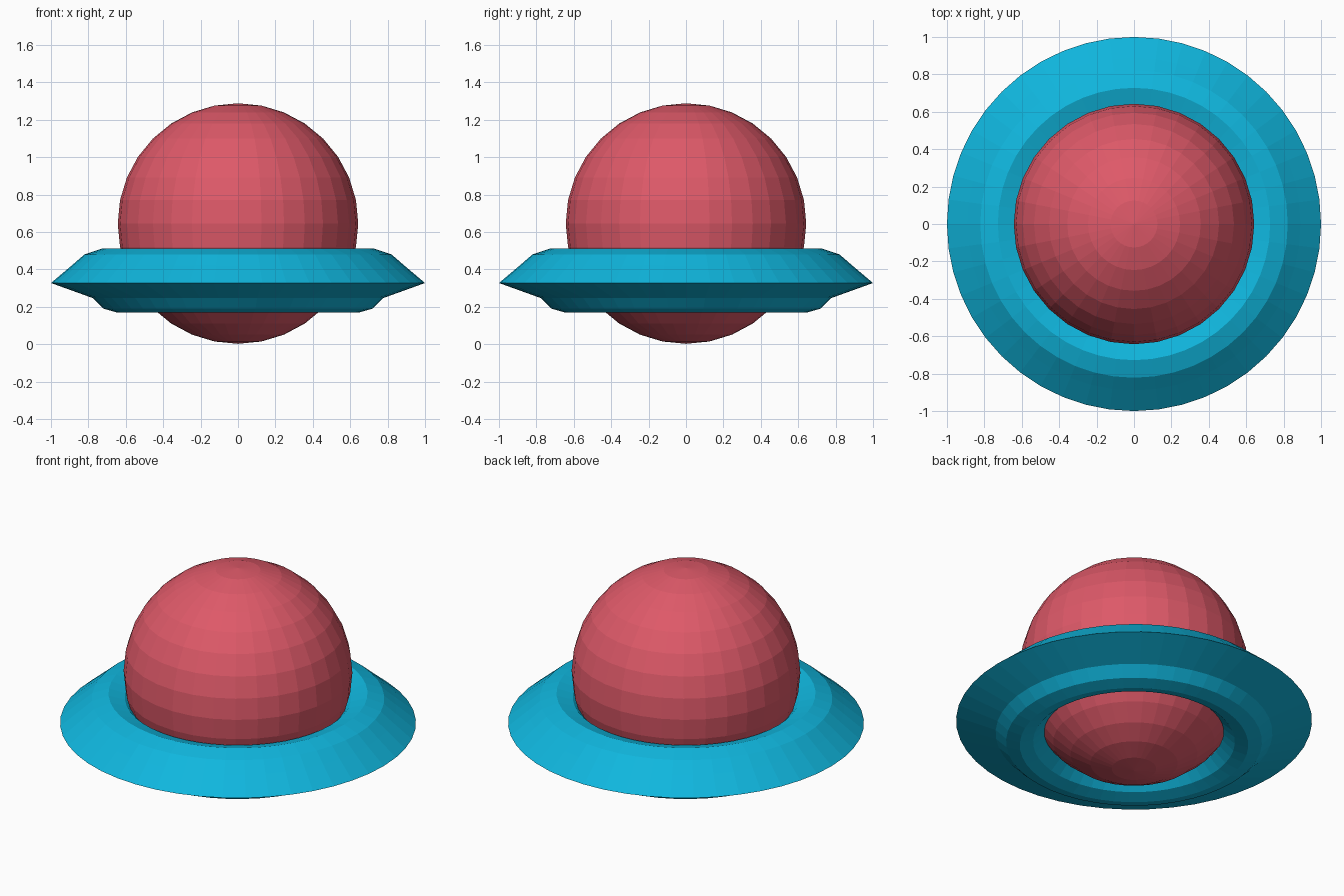
import bpy, bmesh
from math import cos, sin, pi

if "Cube" in bpy.data.objects:
    bpy.data.objects.remove(bpy.data.objects["Cube"])


def paint(obj, name, rgb):
    mat = bpy.data.materials.new(name)
    mat.diffuse_color = (*rgb, 1)
    mat.use_nodes = True
    mat.node_tree.nodes["Principled BSDF"].inputs["Base Color"].default_value = mat.diffuse_color
    obj.data.materials.append(mat)


# Globe: flat-faced sphere resting on z = 0
bpy.ops.mesh.primitive_uv_sphere_add(segments=32, ring_count=16, radius=0.643,
                                     location=(0, 0, 0.645))
globe = bpy.context.object
globe.name = "globe"
paint(globe, "red", (0.73, 0.10, 0.14))

# Ring: closed (radius, height) profile swept round the z axis
profile = [
    (1.0, 0.327), (0.89, 0.42), (0.822, 0.479), (0.728, 0.511),
    (0.636, 0.485), (0.568, 0.419), (0.484, 0.327),
    (0.506, 0.248), (0.567, 0.19), (0.642, 0.168),
    (0.719, 0.19), (0.778, 0.247),
]
SIDES = 48
bm = bmesh.new()
loops = []
for i in range(SIDES):
    a = 2 * pi * i / SIDES
    loops.append([bm.verts.new((r * cos(a), r * sin(a), z)) for r, z in profile])
n = len(profile)
for i in range(SIDES):
    here, there = loops[i], loops[(i + 1) % SIDES]
    for j in range(n):
        k = (j + 1) % n
        bm.faces.new((here[j], there[j], there[k], here[k]))
bmesh.ops.recalc_face_normals(bm, faces=bm.faces)
mesh = bpy.data.meshes.new("saucer_ring")
bm.to_mesh(mesh)
bm.free()
ring = bpy.data.objects.new("saucer_ring", mesh)
bpy.context.collection.objects.link(ring)
paint(ring, "cyan", (0.005, 0.47, 0.73))
